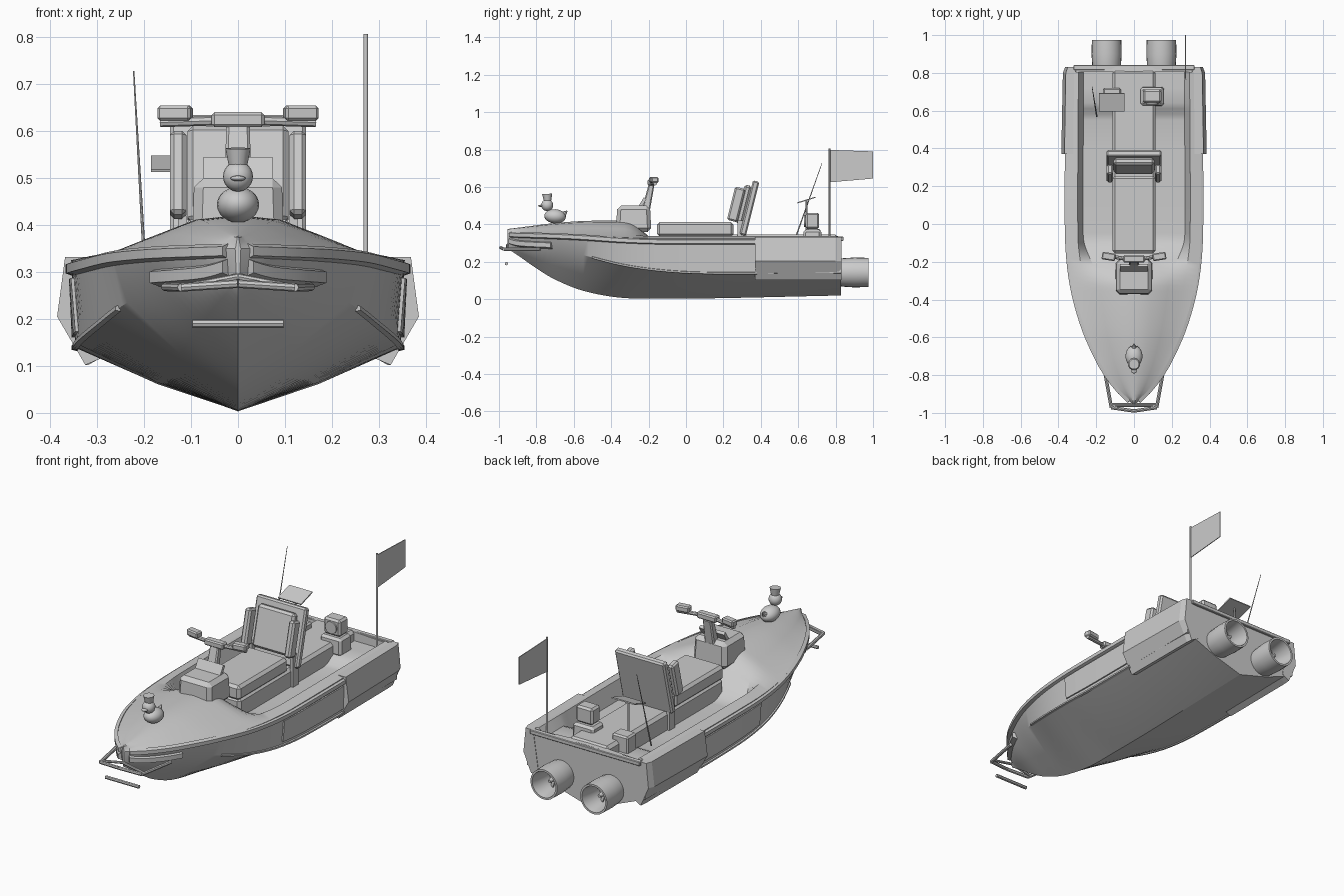
import bpy, bmesh, math
from mathutils import Vector, Matrix

if "Cube" in bpy.data.objects:
    bpy.data.objects.remove(bpy.data.objects["Cube"])


def finish(name, bm, mirror=False, smooth=None):
    bmesh.ops.recalc_face_normals(bm, faces=bm.faces[:])
    me = bpy.data.meshes.new(name)
    bm.to_mesh(me)
    bm.free()
    ob = bpy.data.objects.new(name, me)
    bpy.context.collection.objects.link(ob)
    if mirror:
        ob.modifiers.new("Mirror", 'MIRROR')
    if smooth:
        bpy.ops.object.select_all(action='DESELECT')
        ob.select_set(True)
        bpy.context.view_layer.objects.active = ob
        bpy.ops.object.shade_smooth_by_angle(angle=math.radians(smooth))
    return ob


def loft(name, rings, wrap=False, **kw):
    """Skin closed rings of points; cap both ends unless wrapped."""
    bm = bmesh.new()
    vs = [[bm.verts.new(p) for p in r] for r in rings]
    n = len(vs[0])
    for a, b in zip(vs, vs[1:] + (vs[:1] if wrap else [])):
        for i in range(n):
            bm.faces.new((a[i], a[(i + 1) % n], b[(i + 1) % n], b[i]))
    if not wrap:
        bm.faces.new(vs[0])
        bm.faces.new(vs[-1])
    return finish(name, bm, **kw)


def box(name, x, y, z, bevel=0.0, tilt=(0, 0, 0), top=(1, 1), mirror=False):
    """Box from ranges, rotated about its centre, with optional top taper."""
    c = [(a + b) / 2 for a, b in (x, y, z)]
    s = [b - a for a, b in (x, y, z)]
    bm = bmesh.new()
    bmesh.ops.create_cube(bm, size=1)
    for v in bm.verts:
        k = top if v.co.z > 0 else (1, 1)
        v.co = Vector((v.co.x * s[0] * k[0], v.co.y * s[1] * k[1], v.co.z * s[2]))
    if bevel:
        bmesh.ops.bevel(bm, geom=bm.edges[:], offset=bevel, segments=1, affect='EDGES')
    R = Matrix.Rotation(tilt[2], 4, 'Z') @ Matrix.Rotation(tilt[1], 4, 'Y') @ Matrix.Rotation(tilt[0], 4, 'X')
    bm.transform(Matrix.Translation(c) @ R)
    return finish(name, bm, mirror)


def rod(name, a, b, r, r2=None, n=10, mirror=False):
    a, b = Vector(a), Vector(b)
    d = b - a
    bm = bmesh.new()
    bmesh.ops.create_cone(bm, cap_ends=True, segments=n, radius1=r, radius2=r if r2 is None else r2, depth=d.length)
    bm.transform(Matrix.Translation((a + b) / 2) @ d.to_track_quat('Z', 'Y').to_matrix().to_4x4())
    return finish(name, bm, mirror, smooth=40)


def ball(name, c, s, tilt=0):
    bm = bmesh.new()
    bmesh.ops.create_uvsphere(bm, u_segments=20, v_segments=12, radius=1)
    bm.transform(Matrix.Translation(c) @ Matrix.Rotation(tilt, 4, 'X') @ Matrix.Diagonal((*s, 1)))
    return finish(name, bm, smooth=60)


# Hull stations: y, keel z, chine x, chine z, gunwale x, gunwale z, deck crown z
ST = [(-.955, .27, .004, .30, .006, .35, .375), (-.90, .235, .05, .278, .068, .35, .382),
      (-.80, .165, .12, .268, .148, .348, .395), (-.70, .105, .17, .262, .205, .345, .407),
      (-.55, .045, .235, .235, .27, .34, .418), (-.35, .008, .30, .185, .325, .33, .42),
      (-.15, .004, .335, .155, .35, .325, .41), (.1, .004, .345, .14, .355, .325, .40),
      (.83, .02, .345, .14, .35, .325, .335)]


def station(y):
    """Cubic interpolation of the station table."""
    i = max(k for k in range(len(ST) - 1) if ST[k][0] <= y or k == 0)
    a, b = ST[i], ST[i + 1]
    p, q = ST[max(i - 1, 0)], ST[min(i + 2, len(ST) - 1)]
    h = b[0] - a[0]
    t = (y - a[0]) / h
    out = []
    for k in range(1, 7):
        ma = (b[k] - p[k]) / (b[0] - p[0]) * h
        mb = (q[k] - a[k]) / (q[0] - a[0]) * h
        out.append((2*t**3 - 3*t*t + 1)*a[k] + (t**3 - 2*t*t + t)*ma + (3*t*t - 2*t**3)*b[k] + (t**3 - t*t)*mb)
    return out


def ramp(v, a, b):
    t = min(max((v - a) / (b - a), 0), 1)
    return t * t * (3 - 2 * t)


def hull_ring(y):
    kz, cw, cz, gw, gz, crown = station(y)
    t = 0 if y > .805 else ramp(y, -.33, -.06)
    floor = .25 + .04 * ramp(y, .56, .64)
    half = [(0, kz), (cw * .5, (kz + cz) / 2 - .01 * cw / .34), (cw, cz), (gw, gz)]
    for u, f, wu, wz in ((.8, .15, .84, gz + .012), (.55, .52, .76, floor), (.28, .9, .4, floor), (0, 1, 0, floor)):
        dz = gz + (crown - gz) * f
        half.append((gw * (u + (wu - u) * t), dz + (wz - dz) * t))
    return [(x, y, z) for x, z in half] + [(-x, y, z) for x, z in half[-2:0:-1]]


def span(a, b, n):
    return [a + (b - a) * i / n for i in range(n + 1)]


# Hull with bow deck and cockpit well
ys = span(-.955, -.8, 8) + span(-.77, -.05, 26) + [.1, .25, .4, .55, .58, .61, .64, .72, .804, .806, .83]
loft("hull", [hull_ring(y) for y in ys], smooth=28)


def rail(name, path, w, h, mirror=True):
    """Rectangular strip following a path of points."""
    P = [Vector(p) for p in path]
    rings = []
    for i, p in enumerate(P):
        d = P[min(i + 1, len(P) - 1)] - P[max(i - 1, 0)]
        n = Vector((d.y, -d.x, 0)).normalized() * w
        u = Vector((0, 0, h))
        rings.append([p + n + u * .6, p + n - u * .6, p - n - u, p - n + u])
    return loft(name, rings, mirror=mirror, smooth=30)


def side_path(y0, y1, n, f, dx=0.0):
    """Points on the topside, f = 0 at the chine and 1 at the gunwale."""
    out = []
    for y in span(y0, y1, n):
        s = station(y)
        out.append((s[1] + (s[3] - s[1]) * f + dx, y, s[2] + (s[4] - s[2]) * f))
    return out


# Rub rail, bow fender, chine strake and side panel
rail("rub_rail", side_path(-.94, .38, 28, .9, .004), .009, .016)
rail("bow_fender", side_path(-.94, -.72, 10, .3, .006), .012, .02)
rail("chine_strake", side_path(-.5, .38, 16, 0, .002), .006, .007)
lo, hi = side_path(-.12, .38, 6, .12), side_path(-.12, .38, 6, .78)
loft("side_panel", [[(a[0] - .01, a[1], a[2]), (a[0] + .007, a[1], a[2]), (b[0] + .007, b[1], b[2]), (b[0] - .01, b[1], b[2])]
                    for a, b in zip(lo, hi)], mirror=True)

# Stern sponsons
prof = [(.31, .332), (.368, .332), (.385, .205), (.325, .102), (.27, .125)]
loft("sponson", [[(.3 + (x - .3) * k, y, z) for x, z in prof] for y, k in ((.37, 1), (.80, .9), (.832, .75))], mirror=True)
box("transom_cap", (-.32, .32), (.815, .842), (.312, .334), .003)

# Bow guard and loose bar below it
guard = [(.155, -.78, .268), (.12, -.972, .267), (0, -.99, .275)]
rod("bow_guard_arm", guard[0], guard[1], .009, n=8, mirror=True)
rod("bow_guard_front", guard[1], guard[2], .009, n=8, mirror=True)
rod("bow_guard_brace", (.115, -.955, .268), (0, -.955, .29), .007, n=8, mirror=True)
rod("bow_bar", (-.097, -.96, .19), (.097, -.96, .19), .009, n=8)

# Jet nozzles: hollow lathe, hub and blades
noz = [(.072, .82), (.076, .84), (.08, .90), (.078, .975), (.068, .975), (.056, .90), (.056, .85), (.004, .85), (.004, .82)]
for side, x in (("left", -.145), ("right", .145)):
    loft(side + "_jet", [[(x + r * math.cos(a), y, .143 + r * math.sin(a)) for r, y in noz]
         for a in (math.tau * i / 24 for i in range(24))], wrap=True, smooth=35)
    rod(side + "_jet_hub", (x, .845, .143), (x, .93, .143), .022, .008, 12)
    for k in range(4):
        a = math.tau * k / 4 + .4
        ca, sa = math.cos(a), math.sin(a)
        box(f"{side}_jet_blade_{k}", (x + .035 * ca - .022, x + .035 * ca + .022), (.872, .878),
            (.143 + .035 * sa - .01, .143 + .035 * sa + .01), tilt=(.5, -a, 0))

# Centre box, seat and backrest
box("centre_box", (-.115, .115), (-.15, .815), (.23, .345), .015)
box("seat", (-.115, .115), (-.155, .255), (.335, .412), .014)
lean = -math.radians(14)
box("backrest_frame", (-.145, .145), (.322, .357), (.338, .636), .008, (lean, 0, 0))
box("backrest_pad", (-.108, .108), (.288, .328), (.40, .612), .012, (lean, 0, 0))
box("backrest_bolster", (.11, .145), (.24, .297), (.415, .598), .009, (lean, 0, 0), mirror=True)
box("backrest_strut", (.11, .128), (.275, .32), (.25, .42), mirror=True)

# Dash console, steering column and handlebar
box("console", (-.098, .098), (-.375, -.185), (.36, .50), .02, top=(.95, .92))
box("dash_panel", (-.073, .073), (-.245, -.228), (.475, .545), tilt=(-.55, 0, 0))
box("steering_column", (-.028, .028), (-.222, -.178), (.47, .615), .006, (-.22, 0, 0), top=(.9, .7))
box("handlebar_hub", (-.056, .056), (-.205, -.165), (.608, .64), .006)
rod("handlebar", (.04, -.185, .622), (.165, -.165, .618), .010, n=8, mirror=True)
box("handlebar_grip", (.098, .17), (-.192, -.152), (.622, .654), .006, (0, 0, .16), mirror=True)

# Toy bird with hat on the bow
ball("bird_body", (0, -.70, .443), (.045, .058, .038), -.08)
ball("bird_head", (0, -.742, .503), (.032, .032, .032))
rod("bird_tail", (0, -.66, .45), (0, -.635, .472), .02, .003, 8)
ball("bird_beak", (0, -.775, .499), (.016, .016, .006))
rod("bird_hat", (0, -.74, .528), (0, -.742, .563), .02, .027, 12)

# Lamp on its plinth
box("lamp_base", (.03, .16), (.625, .727), (.28, .372), .012, top=(.92, .92))
box("lamp_body", (.048, .145), (.64, .712), (.375, .462), .01)
rod("lamp_lens", (.0965, .645, .419), (.0965, .632, .419), .032, n=16)

# Left box with tilted screen on a post
box("stern_box", (-.165, -.07), (.645, .72), (.28, .375), .008)
rod("screen_post", (-.118, .645, .33), (-.118, .645, .53), .005)
box("screen", (-.185, -.05), (.594, .694), (.527, .533), tilt=(.3, 0, 0))

# Antenna and flag
rod("antenna", (-.197, .57, .285), (-.222, .727, .727), .004, .0015, 8)
rod("flag_pole", (.272, .767, .27), (.272, .767, .806), .005)
quad = [(.768, .798), (1.0, .79), (1.0, .645), (.768, .625)]
loft("flag", [[(x, y, z) for y, z in quad] for x in (.27, .274)])
